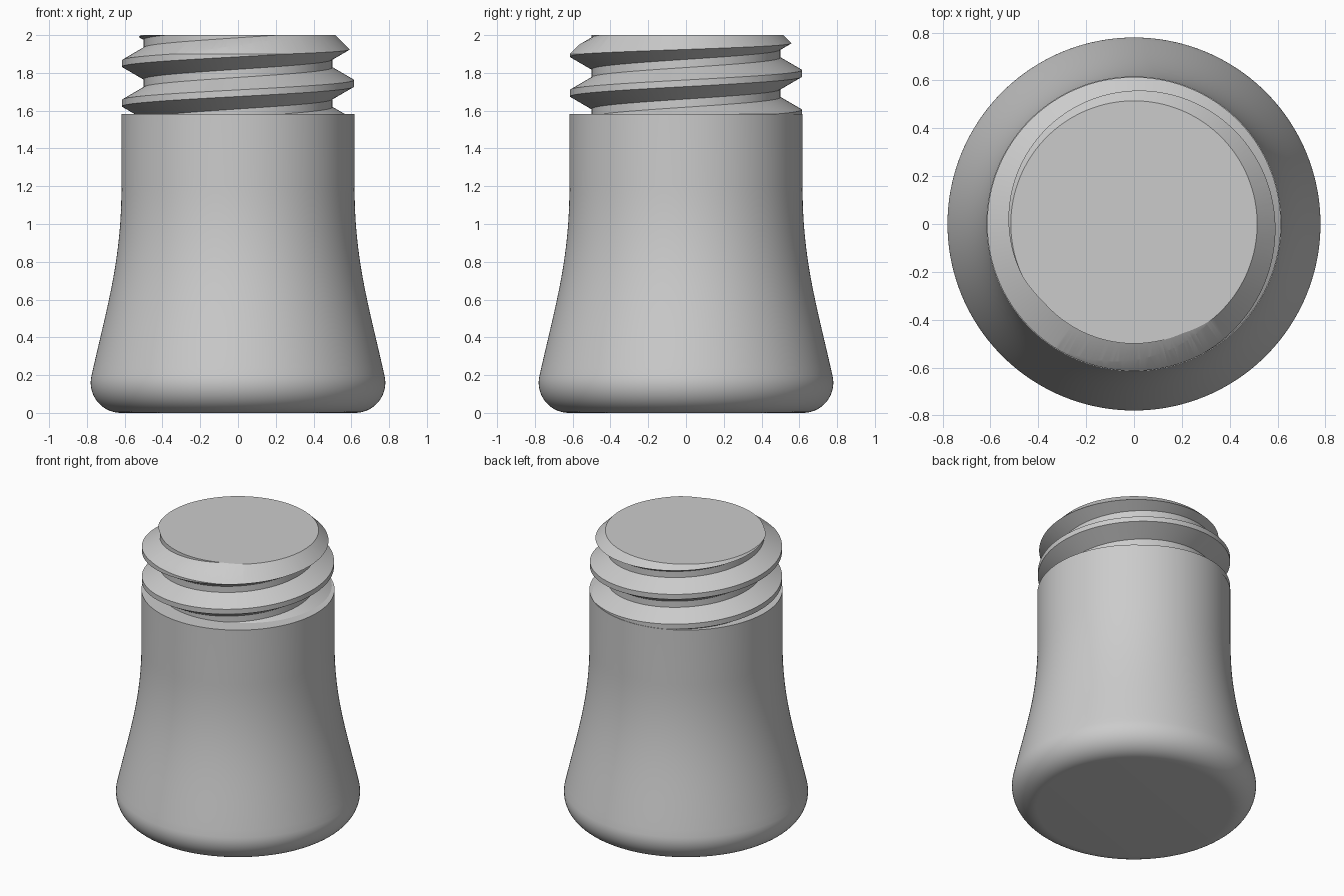
import bpy, bmesh, math
from mathutils import Vector
from mathutils.geometry import interpolate_bezier

if "Cube" in bpy.data.objects:
    bpy.data.objects.remove(bpy.data.objects["Cube"], do_unlink=True)

SEGMENTS = 160
PITCH = 0.21
CREST_R, ROOT_R = 0.614, 0.5
NECK_R, SHOULDER_Z, TOP_Z = 0.617, 1.583, 2.0

grey = bpy.data.materials.new("plain grey")
grey.use_nodes = True
colour = (0.6, 0.6, 0.6, 1)
grey.diffuse_color = colour
grey.node_tree.nodes["Principled BSDF"].inputs["Base Color"].default_value = colour


def make_object(name, bm):
    bmesh.ops.recalc_face_normals(bm, faces=bm.faces)
    mesh = bpy.data.meshes.new(name)
    bm.to_mesh(mesh)
    bm.free()
    mesh.materials.append(grey)
    obj = bpy.data.objects.new(name, mesh)
    bpy.context.collection.objects.link(obj)
    return obj


def lathe(name, profile):
    """Revolve (radius, height) points and close both ends with discs."""
    bm = bmesh.new()
    rings = []
    for r, z in profile:
        angles = [math.tau * i / SEGMENTS for i in range(SEGMENTS)]
        rings.append([bm.verts.new((r * math.cos(a), r * math.sin(a), z)) for a in angles])
    for low, high in zip(rings, rings[1:]):
        for i in range(SEGMENTS):
            j = (i + 1) % SEGMENTS
            bm.faces.new((low[i], low[j], high[j], high[i]))
    bm.faces.new(rings[0])
    bm.faces.new(rings[-1])
    return make_object(name, bm)


def activate(obj):
    bpy.ops.object.select_all(action='DESELECT')
    obj.select_set(True)
    bpy.context.view_layer.objects.active = obj


# Flared body: rounded foot, then a curve narrowing to a straight neck
foot_r = 0.16
profile = []
for i in range(15):
    a = math.radians(-90 + 102 * i / 14)
    profile.append((0.62 + foot_r * math.cos(a), foot_r + foot_r * math.sin(a)))
flare = interpolate_bezier(Vector((*profile[-1], 0)), Vector((0.695, 0.56, 0)),
                           Vector((NECK_R, 0.8, 0)), Vector((NECK_R, 1.2, 0)), 24)
profile += [(p.x, p.y) for p in flare[1:]]
profile.append((NECK_R, SHOULDER_Z))
body = lathe("flared_body", profile)

# Threaded neck: one helical strip whose turns share their edges
crest_half, flank = 0.0175, 0.066
section = [(ROOT_R, -crest_half - flank), (CREST_R, -crest_half),
           (CREST_R, crest_half), (ROOT_R, crest_half + flank)]
bm = bmesh.new()
columns = []
for i in range(-SEGMENTS, 4 * SEGMENTS + 1):
    a = math.tau * i / SEGMENTS
    centre = 1.64 + PITCH * (a - math.pi) / math.tau
    columns.append([bm.verts.new((r * math.cos(a), r * math.sin(a), centre + dz))
                    for r, dz in section])
for i in range(len(columns) - 1):
    here, after = list(columns[i]), list(columns[i + 1])
    if i + 1 + SEGMENTS < len(columns):
        here.append(columns[i + SEGMENTS][0])
        after.append(columns[i + 1 + SEGMENTS][0])
    for k in range(len(here) - 1):
        bm.faces.new((here[k], after[k], after[k + 1], here[k + 1]))

# Cut the helix level at the top and just inside the body, and cap it
for z, direction in ((1.56, -1), (TOP_Z, 1)):
    geom = bm.verts[:] + bm.edges[:] + bm.faces[:]
    bmesh.ops.bisect_plane(bm, geom=geom, dist=1e-6, plane_co=(0, 0, z),
                           plane_no=(0, 0, direction), clear_outer=True)
bmesh.ops.holes_fill(bm, edges=[e for e in bm.edges if e.is_boundary], sides=0)
neck = make_object("threaded_neck", bm)

# Chamfer the top of the thread with a cone
cone = lathe("chamfer_cutter", [(0.8, 1.3), (0.8, 1.715), (0.415, 2.1)])
cone.hide_render = True
cut = neck.modifiers.new("chamfer", 'BOOLEAN')
cut.operation = 'INTERSECT'
cut.solver = 'EXACT'
cut.object = cone
activate(neck)
bpy.ops.object.modifier_apply(modifier=cut.name)
bpy.data.objects.remove(cone, do_unlink=True)

for obj in (body, neck):
    activate(obj)
    bpy.ops.object.shade_smooth_by_angle(angle=math.radians(25))
